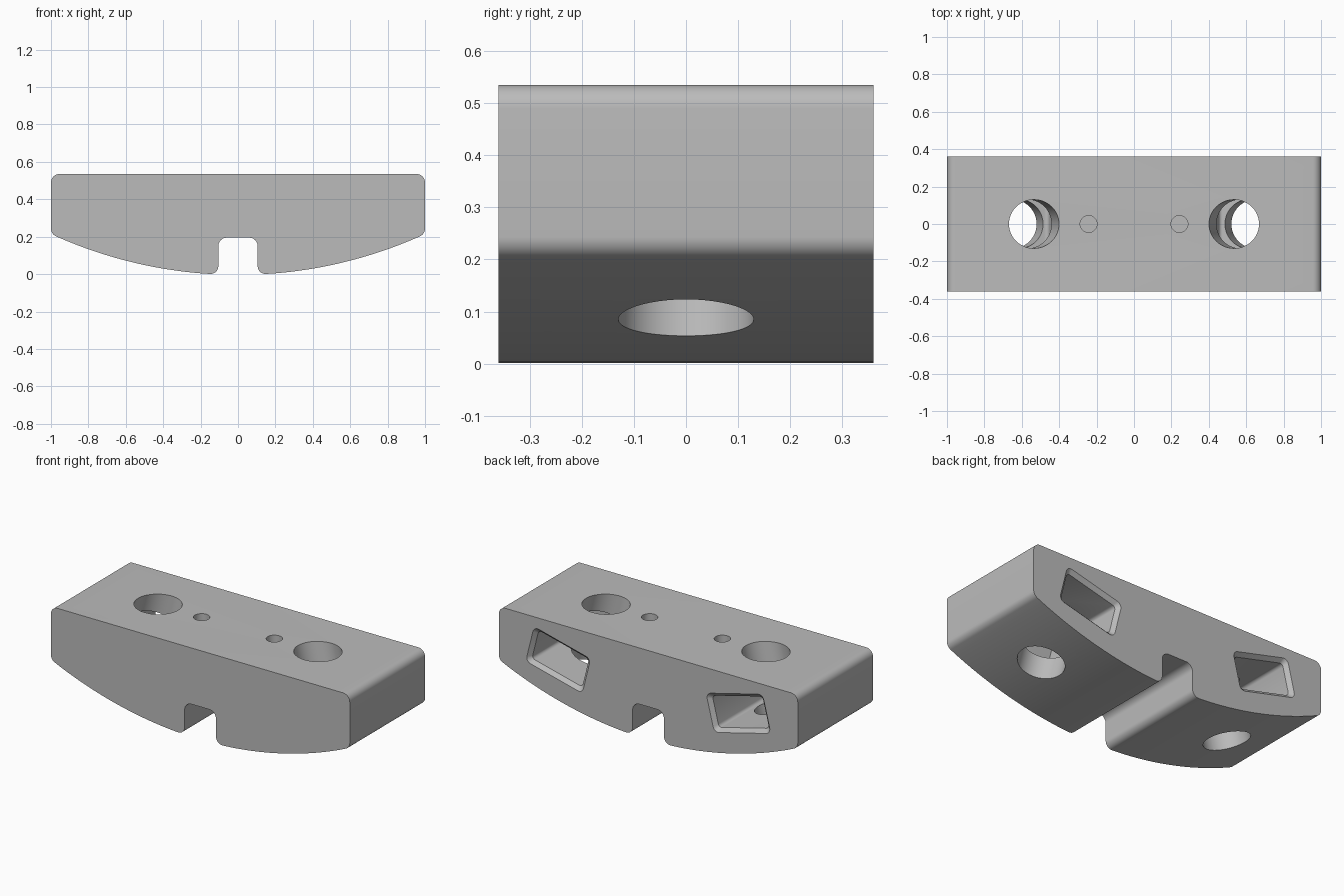
import bpy, bmesh, math
from mathutils import Vector, Matrix

if "Cube" in bpy.data.objects:
    bpy.data.objects.remove(bpy.data.objects["Cube"])

HALF_DEPTH = 0.36
HEIGHT = 0.535
ARC_RADIUS = 2.4
TILT = math.radians(14)

grey = bpy.data.materials.new("plain grey")
grey.use_nodes = True
colour = (0.5, 0.5, 0.5, 1)
grey.diffuse_color = colour
grey.node_tree.nodes["Principled BSDF"].inputs["Base Color"].default_value = colour


def rounded(corners, steps=8):
    """Round each (x, z, radius) corner of a closed outline."""
    out = []
    for i, (x, z, r) in enumerate(corners):
        p = Vector((x, z))
        if r == 0:
            out.append(p)
            continue
        a = (Vector(corners[i - 1][:2]) - p).normalized()
        b = (Vector(corners[(i + 1) % len(corners)][:2]) - p).normalized()
        half = a.angle(b) / 2
        centre = p + (a + b).normalized() * (r / math.sin(half))
        start = p + a * (r / math.tan(half)) - centre
        end = p + b * (r / math.tan(half)) - centre
        sweep = start.angle(end)
        for k in range(steps + 1):
            t = k / steps
            out.append(centre + (start * math.sin((1 - t) * sweep)
                                 + end * math.sin(t * sweep)) / math.sin(sweep))
    return out


def finish(name, bm):
    bmesh.ops.recalc_face_normals(bm, faces=bm.faces)
    mesh = bpy.data.meshes.new(name)
    bm.to_mesh(mesh)
    bm.free()
    mesh.materials.append(grey)
    ob = bpy.data.objects.new(name, mesh)
    bpy.context.collection.objects.link(ob)
    return ob


def loft(name, sections):
    """Join matching xz outlines placed at successive y positions."""
    bm = bmesh.new()
    loops = [[bm.verts.new((p.x, y, p.y)) for p in pts] for pts, y in sections]
    n = len(loops[0])
    for a, b in zip(loops, loops[1:]):
        for i in range(n):
            j = (i + 1) % n
            bm.faces.new((a[i], a[j], b[j], b[i]))
    bm.faces.new(loops[0])
    bm.faces.new(loops[-1])
    return finish(name, bm)


def cylinder(name, centre, radius, length, angle=0):
    bm = bmesh.new()
    place = Matrix.Translation(centre) @ Matrix.Rotation(angle, 4, 'Y')
    bmesh.ops.create_cone(bm, cap_ends=True, segments=64, radius1=radius,
                          radius2=radius, depth=length, matrix=place)
    return finish(name, bm)


def arc_z(x):
    return ARC_RADIUS - math.sqrt(ARC_RADIUS ** 2 - x * x) - 0.004


def pocket_outline(side, grow, radius):
    """Tilted rounded rectangle, mirrored by side."""
    w, h = 0.195 + grow, 0.115 + grow
    pts = rounded([(-w, -h, radius), (w, -h, radius), (w, h, radius), (-w, h, radius)], 5)
    c, s = math.cos(TILT), math.sin(TILT)
    return [Vector((side * (0.603 + p.x * c - p.y * s), 0.317 + p.x * s + p.y * c))
            for p in pts]


# Block: curved underside, centre slot, rounded corners
half = [(0.105, 0.195, 0.045), (0.105, arc_z(0.105), 0.042)]
half += [(x, arc_z(x), 0) for x in (0.2 + 0.74 * i / 24 for i in range(25))]
half += [(1, arc_z(1), 0.045), (1, HEIGHT, 0.045)]
outline = rounded(half + [(-x, z, r) for x, z, r in reversed(half)])
block = loft("block", [(outline, -HALF_DEPTH), (outline, HALF_DEPTH)])

# Cutters for each side: tilted through hole, small blind hole, back pocket
cutters = []
for side in (-1, 1):
    cutters.append(cylinder("hole_cutter", (side * 0.589, 0, 0.317), 0.13, 1.2, -side * TILT))
    cutters.append(cylinder("pin_cutter", (side * 0.243, 0, HEIGHT), 0.045, 0.4))
    rim = 0.022
    cutters.append(loft("pocket_cutter", [
        (pocket_outline(side, rim, 0.045), HALF_DEPTH + rim),
        (pocket_outline(side, -rim, 0.02), HALF_DEPTH - rim),
        (pocket_outline(side, -rim, 0.02), -0.18)]))

bpy.context.view_layer.objects.active = block
for cutter in cutters:
    cutter.hide_render = True
    mod = block.modifiers.new("cut", 'BOOLEAN')
    mod.operation = 'DIFFERENCE'
    mod.solver = 'EXACT'
    mod.object = cutter
    bpy.ops.object.modifier_apply(modifier=mod.name)
    bpy.data.objects.remove(cutter)

bpy.ops.object.select_all(action='DESELECT')
block.select_set(True)
bpy.ops.object.shade_smooth_by_angle(angle=math.radians(30))
